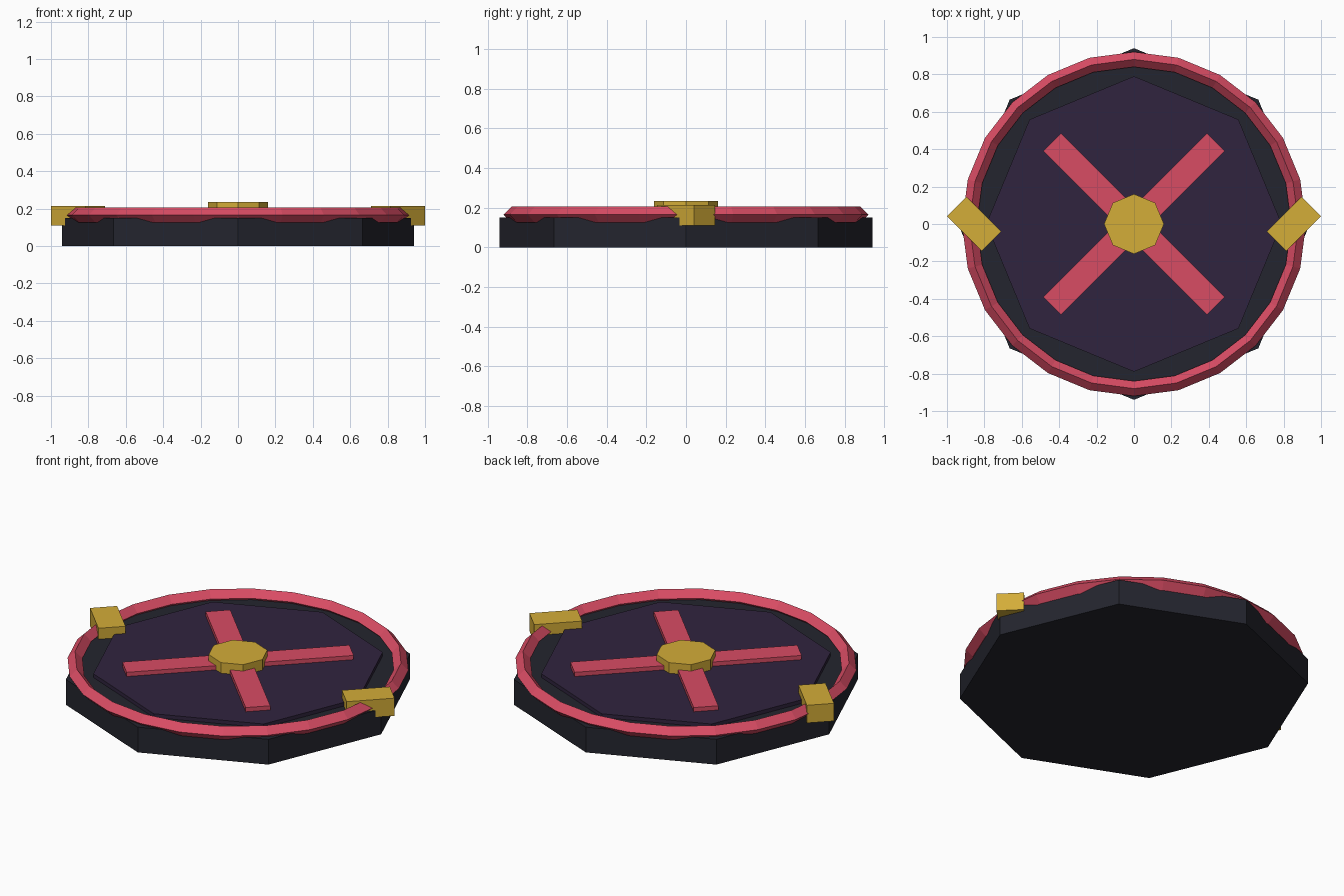
import bpy, bmesh, math
from mathutils import Matrix, Vector

cube = bpy.data.objects.get("Cube")
if cube:
    bpy.data.objects.remove(cube, do_unlink=True)


def srgb(*rgb):
    return tuple((c / 255 / 12.92 if c < 11 else ((c / 255 + 0.055) / 1.055) ** 2.4) for c in rgb) + (1.0,)


def material(name, color):
    m = bpy.data.materials.new(name)
    m.use_nodes = True
    m.diffuse_color = color
    m.node_tree.nodes["Principled BSDF"].inputs["Base Color"].default_value = color
    return m


charcoal = material("charcoal", srgb(36, 37, 46))
purple = material("dark purple", srgb(48, 36, 62))
red = material("rose red", srgb(217, 76, 100))
gold = material("gold", srgb(212, 173, 56))


def finish(name, bm, mat):
    bmesh.ops.recalc_face_normals(bm, faces=bm.faces)
    mesh = bpy.data.meshes.new(name)
    bm.to_mesh(mesh)
    bm.free()
    mesh.materials.append(mat)
    obj = bpy.data.objects.new(name, mesh)
    bpy.context.collection.objects.link(obj)
    return obj


def octagon(name, radius, z0, z1, mat):
    bm = bmesh.new()
    bmesh.ops.create_cone(bm, cap_ends=True, segments=8, radius1=radius, radius2=radius,
                          depth=z1 - z0, matrix=Matrix.Translation((0, 0, (z0 + z1) / 2)))
    return finish(name, bm, mat)


def box(name, x, size, z0, z1, angle, mat):
    bm = bmesh.new()
    place = (Matrix.Translation((x, 0, (z0 + z1) / 2)) @ Matrix.Rotation(math.radians(angle), 4, 'Z')
             @ Matrix.Diagonal((size[0], size[1], z1 - z0, 1)))
    bmesh.ops.create_cube(bm, size=1, matrix=place)
    return finish(name, bm, mat)


# Base slab, raised plate and centre hub
octagon("base", 0.94, 0, 0.15, charcoal)
octagon("top_plate", 0.79, 0.14, 0.172, purple)
octagon("centre_hub", 0.16, 0.16, 0.235, gold)

# Rim ring: a diamond section swept around in 24 steps
bm = bmesh.new()
steps = 24
section = [(0.92, 0.165), (0.88, 0.205), (0.84, 0.165), (0.88, 0.125)]
loops = []
for i in range(steps):
    turn = Matrix.Rotation(math.tau * i / steps, 3, 'Z')
    loops.append([bm.verts.new(turn @ Vector((r, 0, z))) for r, z in section])
for i in range(steps):
    a, b = loops[i], loops[(i + 1) % steps]
    for j in range(4):
        k = (j + 1) % 4
        bm.faces.new((a[j], b[j], b[k], a[k]))
finish("rim_ring", bm, red)

# Crossed bars and mirrored side clamps
for side, label in ((1, "left"), (-1, "right")):
    box("cross_bar_" + label, 0, (1.24, 0.134), 0.16, 0.197, 45 * side, red)
    box("clamp_" + label, 0.855 * side, (0.262, 0.148), 0.11, 0.215, 45 * side, gold)
